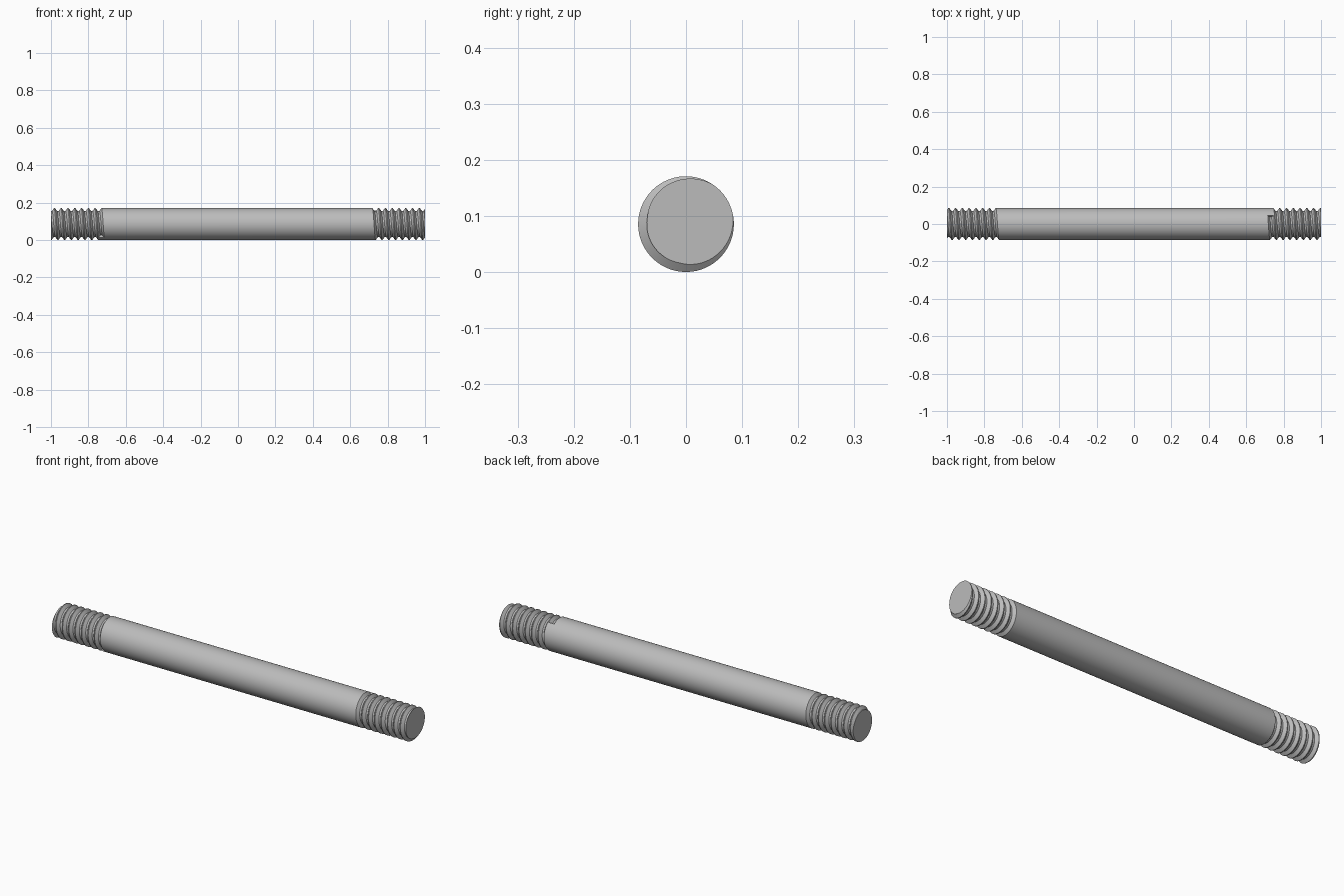
import bpy, bmesh, math
from mathutils import Matrix, Vector

if "Cube" in bpy.data.objects:
    bpy.data.objects.remove(bpy.data.objects["Cube"])

R, ROOT = 0.0853, 0.070        # crest and root radii
PITCH, SHOULDER = 0.0362, 0.715
SEGMENTS, TURNS = 72, 9
START = math.radians(58)       # angle where the thread runs out

steel = bpy.data.materials.new("steel_grey")
steel.use_nodes = True
grey = (0.5, 0.5, 0.5, 1)
steel.diffuse_color = grey
steel.node_tree.nodes["Principled BSDF"].inputs["Base Color"].default_value = grey

# one groove: crest edge, flat root, crest edge (fractions of the pitch)
GROOVE = [(0, R), (0.3125, ROOT), (0.5625, ROOT), (0.875, R)]


def column(bm, t):
    """Lengthwise section of the half rod, t turns after the thread start."""
    a = START + t * math.tau
    pts = [(0, R)]
    for k in range(TURNS):
        pts += [(SHOULDER + PITCH * (k + t + f), r) for f, r in GROOVE]
    return [bm.verts.new((x, r * math.cos(a), r * math.sin(a))) for x, r in pts]


def threaded_half(name, matrix):
    bm = bmesh.new()
    cols = [column(bm, i / SEGMENTS) for i in range(SEGMENTS + 1)]
    for a, b in zip(cols, cols[1:]):
        for j in range(len(a) - 1):
            bm.faces.new((a[j], a[j + 1], b[j + 1], b[j]))
    # step face where the first groove begins
    bm.faces.new(cols[0][1:5])
    bmesh.ops.remove_doubles(bm, verts=bm.verts, dist=1e-5)
    # flat end face
    cut = bmesh.ops.bisect_plane(
        bm, geom=bm.verts[:] + bm.edges[:] + bm.faces[:], dist=1e-6,
        plane_co=(1, 0, 0), plane_no=(1, 0, 0), clear_outer=True)
    rim = [v for v in cut["geom_cut"] if isinstance(v, bmesh.types.BMVert)]
    rim.sort(key=lambda v: math.atan2(v.co.z, v.co.y))
    cap = bm.faces.new(rim)
    cap.normal_update()
    if cap.normal.x < 0:
        cap.normal_flip()
    # outward normals everywhere on the shell
    for f in bm.faces:
        f.normal_update()
        c = f.calc_center_median()
        if abs(f.normal.x) < 0.95 and f.normal.dot(Vector((0, c.y, c.z))) < 0:
            f.normal_flip()
    bm.transform(matrix)
    mesh = bpy.data.meshes.new(name)
    bm.to_mesh(mesh)
    bm.free()
    mesh.materials.append(steel)
    obj = bpy.data.objects.new(name, mesh)
    bpy.context.collection.objects.link(obj)
    bpy.ops.object.select_all(action="DESELECT")
    obj.select_set(True)
    bpy.context.view_layer.objects.active = obj
    bpy.ops.object.shade_smooth_by_angle(angle=math.radians(25))


lift = Matrix.Translation((0, 0, R))
threaded_half("rod_left_half", lift)
# the other end is the same half turned about, keeping the thread hand
turn = Matrix.Rotation(math.radians(-64), 4, "X") @ Matrix.Rotation(math.pi, 4, "Y")
threaded_half("rod_right_half", lift @ turn)
